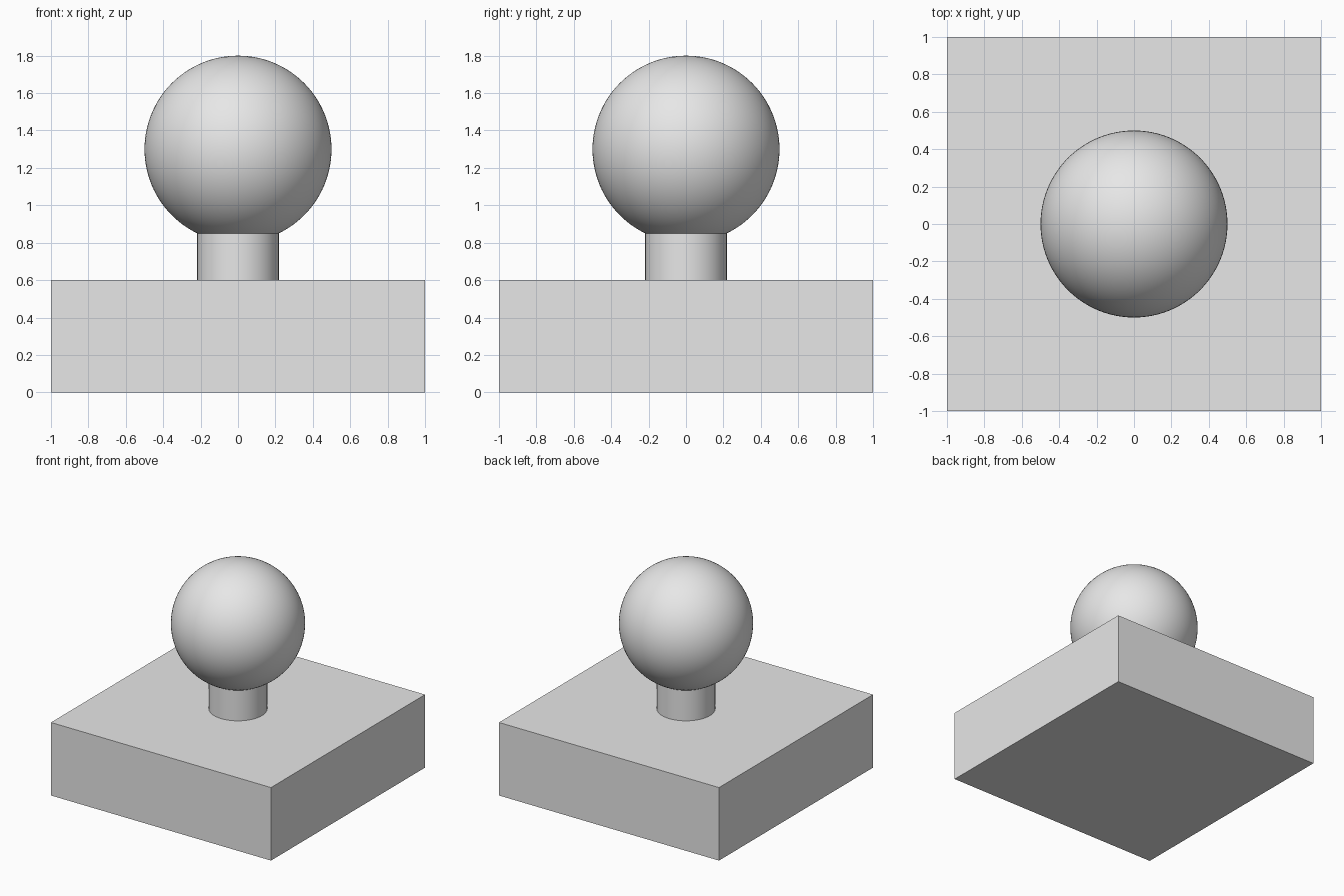
import bpy, bmesh, math

if "Cube" in bpy.data.objects:
    bpy.data.objects.remove(bpy.data.objects["Cube"], do_unlink=True)

BASE_TOP = 0.6
BALL_R, BALL_Z = 0.5, 1.3
JOIN_Z = 0.85                                   # where the ball meets the neck
NECK_R = math.sqrt(BALL_R ** 2 - (BALL_Z - JOIN_Z) ** 2)

grey = bpy.data.materials.new("light grey")
grey.use_nodes = True
grey.diffuse_color = (0.8, 0.8, 0.8, 1)
grey.node_tree.nodes["Principled BSDF"].inputs["Base Color"].default_value = (0.8, 0.8, 0.8, 1)


def finish(name, bm, smooth):
    bmesh.ops.recalc_face_normals(bm, faces=bm.faces)
    for f in bm.faces:
        f.smooth = smooth
    mesh = bpy.data.meshes.new(name)
    bm.to_mesh(mesh)
    bm.free()
    mesh.materials.append(grey)
    obj = bpy.data.objects.new(name, mesh)
    bpy.context.collection.objects.link(obj)
    return obj


def lathe(name, profile, steps=96):
    """Turn a (radius, height) profile around the z axis."""
    bm = bmesh.new()
    verts = [bm.verts.new((r, 0, z)) for r, z in profile]
    edges = [bm.edges.new(pair) for pair in zip(verts, verts[1:])]
    bmesh.ops.spin(bm, geom=verts + edges, cent=(0, 0, 0), axis=(0, 0, 1),
                   angle=math.tau, steps=steps, use_merge=True)
    bmesh.ops.remove_doubles(bm, verts=bm.verts, dist=1e-5)
    # outward normals, also for open shells
    obj = finish(name, bm, True)
    mesh = obj.data
    if sum(p.normal.dot(p.center - p.center.project((0, 0, 1)) if hasattr(p.center, "project") else p.center)
           for p in mesh.polygons) < 0:
        mesh.flip_normals()
    return obj


# square base block
bm = bmesh.new()
bmesh.ops.create_cube(bm, size=1)
for v in bm.verts:
    v.co = (v.co.x * 2, v.co.y * 2, (v.co.z + 0.5) * BASE_TOP)
finish("base", bm, False)

# round neck
lathe("neck", [(NECK_R, BASE_TOP), (NECK_R, JOIN_Z)])

# ball, cut off where it sits on the neck
start = math.asin((JOIN_Z - BALL_Z) / BALL_R)
N = 44
angles = [start + (math.pi / 2 - start) * i / N for i in range(N + 1)]
lathe("ball", [(BALL_R * math.cos(a) if i < N else 0.0, BALL_Z + BALL_R * math.sin(a))
               for i, a in enumerate(angles)])
